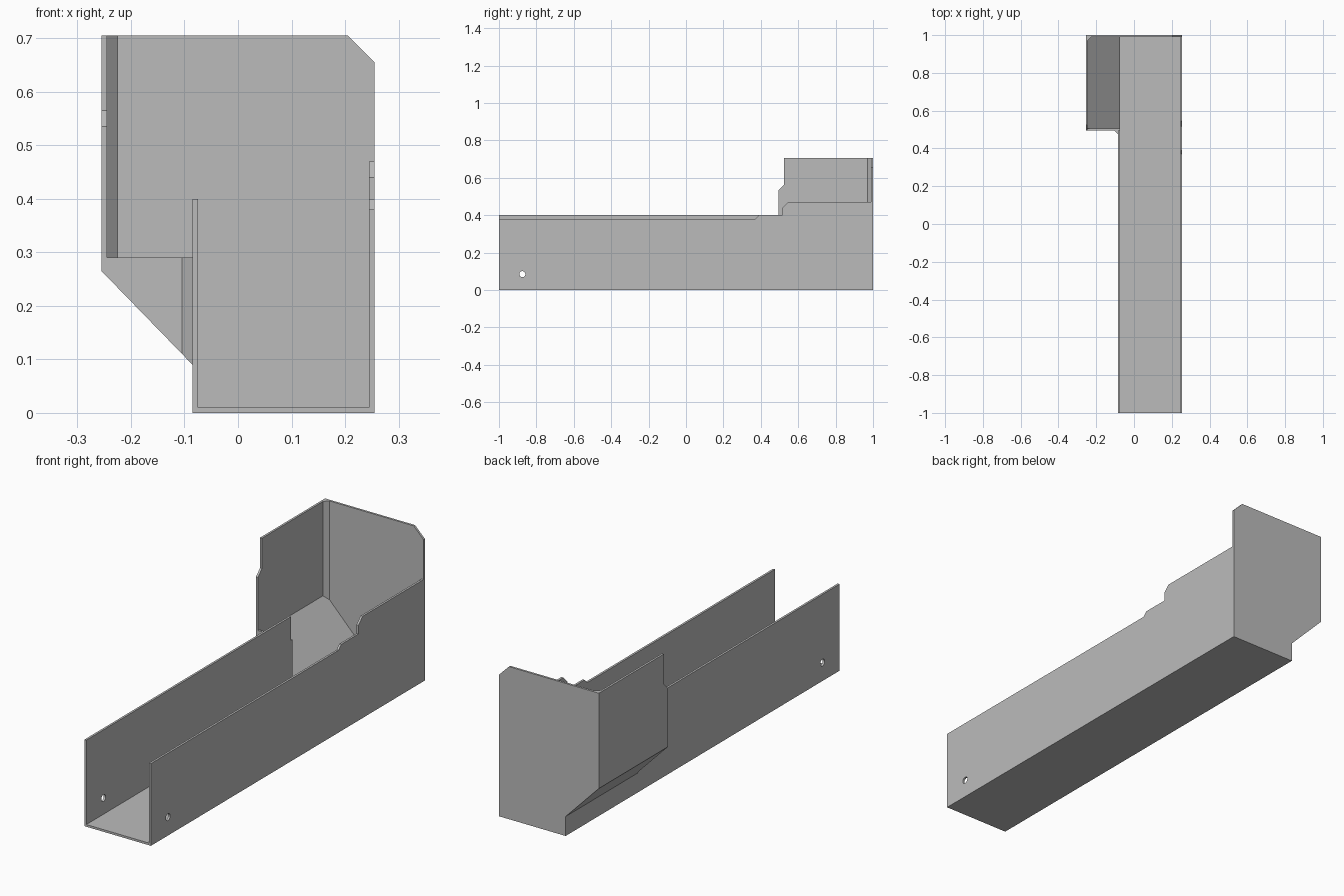
import bpy
import bmesh
from mathutils import Matrix

cube = bpy.data.objects.get("Cube")
if cube:
    bpy.data.objects.remove(cube, do_unlink=True)

GREY = (0.5, 0.5, 0.5, 1.0)
grey = bpy.data.materials.new("light grey")
grey.use_nodes = True
grey.diffuse_color = GREY
grey.node_tree.nodes["Principled BSDF"].inputs["Base Color"].default_value = GREY

T = 0.01                      # sheet thickness
LEFT, RIGHT = -0.085, 0.255   # channel sides
OUT = -0.255                  # outer side of the pocket
LOW, HIGH, TOP = 0.09, 0.265, 0.705
POCKET = 0.495                # front of the pocket
LIP = 0.29


def slope(x):
    """Height of the underside of the sloping pocket floor."""
    return LOW + (LEFT - x) * (HIGH - LOW) / (LEFT - OUT)


def prism(name, axis, outline, start, end):
    """Extrude a flat outline along one axis."""
    place = {"x": lambda p, d: (d, p[0], p[1]),
             "y": lambda p, d: (p[0], d, p[1]),
             "z": lambda p, d: (p[0], p[1], d)}[axis]
    bm = bmesh.new()
    a = [bm.verts.new(place(p, start)) for p in outline]
    b = [bm.verts.new(place(p, end)) for p in outline]
    bm.faces.new(a)
    bm.faces.new(b[::-1])
    n = len(outline)
    for i in range(n):
        j = (i + 1) % n
        bm.faces.new((a[i], b[i], b[j], a[j]))
    bmesh.ops.recalc_face_normals(bm, faces=bm.faces)
    mesh = bpy.data.meshes.new(name)
    bm.to_mesh(mesh)
    bm.free()
    mesh.materials.append(grey)
    obj = bpy.data.objects.new(name, mesh)
    bpy.context.collection.objects.link(obj)
    return obj


def corner_fillet(name, outline, lift, top):
    """Upright triangular filler whose foot follows the sloping floor."""
    obj = prism(name, "z", outline, 0, top)
    for v in obj.data.vertices:
        if v.co.z < top / 2:
            v.co.z = slope(v.co.x) + lift


# Channel floor and side walls
prism("channel_floor", "z", [(LEFT, -1), (RIGHT, -1), (RIGHT, 1 - T), (LEFT, 1 - T)], 0, T)
left_wall = prism("channel_left_side_wall", "x", [
    (-1, T), (1 - T, T), (1 - T, LOW), (POCKET + T, LOW), (POCKET + T, LIP),
    (POCKET, LIP), (POCKET, 0.4), (-1, 0.4)], LEFT, LEFT + T)
right_wall = prism("channel_stepped_wall", "x", [
    (-1, T), (1 - T, T), (1 - T, 0.47), (0.545, 0.47), (0.515, 0.44),
    (0.515, 0.4), (0.39, 0.4), (0.37, 0.38), (-1, 0.38)], RIGHT - T, RIGHT)

# Back plate with a clipped top corner
prism("back_plate", "y", [
    (LEFT, 0), (RIGHT, 0), (RIGHT, 0.655), (0.205, TOP),
    (OUT, TOP), (OUT, HIGH), (LEFT, LOW)], 1 - T, 1)

# Side pocket: outer wall, sloping floor and front gusset
prism("pocket_outer_wall", "x", [
    (POCKET, HIGH), (1 - T, HIGH), (1 - T, TOP), (0.525, TOP),
    (0.525, 0.565), (POCKET, 0.535)], OUT, OUT + T)
rise = T * 1.43
prism("pocket_sloping_floor", "y", [
    (LEFT, LOW), (OUT, HIGH), (OUT + T, slope(OUT + T) + rise),
    (LEFT + T, slope(LEFT + T) + rise), (LEFT + T, LOW)], POCKET + T, 1 - T)
prism("pocket_front_gusset", "y", [
    (OUT, HIGH), (LEFT, LOW), (LEFT, LIP), (OUT, LIP)], POCKET, POCKET + T)

# Corner fillers
corner_fillet("pocket_back_filler", [
    (OUT + T, 0.97), (OUT + T + 0.02, 1 - T), (OUT + T, 1 - T)], T, TOP)
corner_fillet("pocket_front_filler", [
    (LEFT - 0.02, POCKET), (LEFT, POCKET), (LEFT, POCKET - 0.02)], 0, LIP)

# Pin hole through both channel walls
bm = bmesh.new()
bmesh.ops.create_cone(bm, cap_ends=True, segments=32, radius1=0.016, radius2=0.016, depth=1,
                      matrix=Matrix.Translation((0.08, -0.875, 0.085)) @ Matrix.Rotation(1.5707963, 4, "Y"))
mesh = bpy.data.meshes.new("pin_hole_cutter")
bm.to_mesh(mesh)
bm.free()
mesh.materials.append(grey)
cutter = bpy.data.objects.new("pin_hole_cutter", mesh)
bpy.context.collection.objects.link(cutter)
cutter.hide_render = True
for wall in (left_wall, right_wall):
    cut = wall.modifiers.new("pin_hole", "BOOLEAN")
    cut.operation = "DIFFERENCE"
    cut.solver = "EXACT"
    cut.object = cutter
    bpy.context.view_layer.objects.active = wall
    bpy.ops.object.modifier_apply(modifier=cut.name)
bpy.data.objects.remove(cutter, do_unlink=True)
